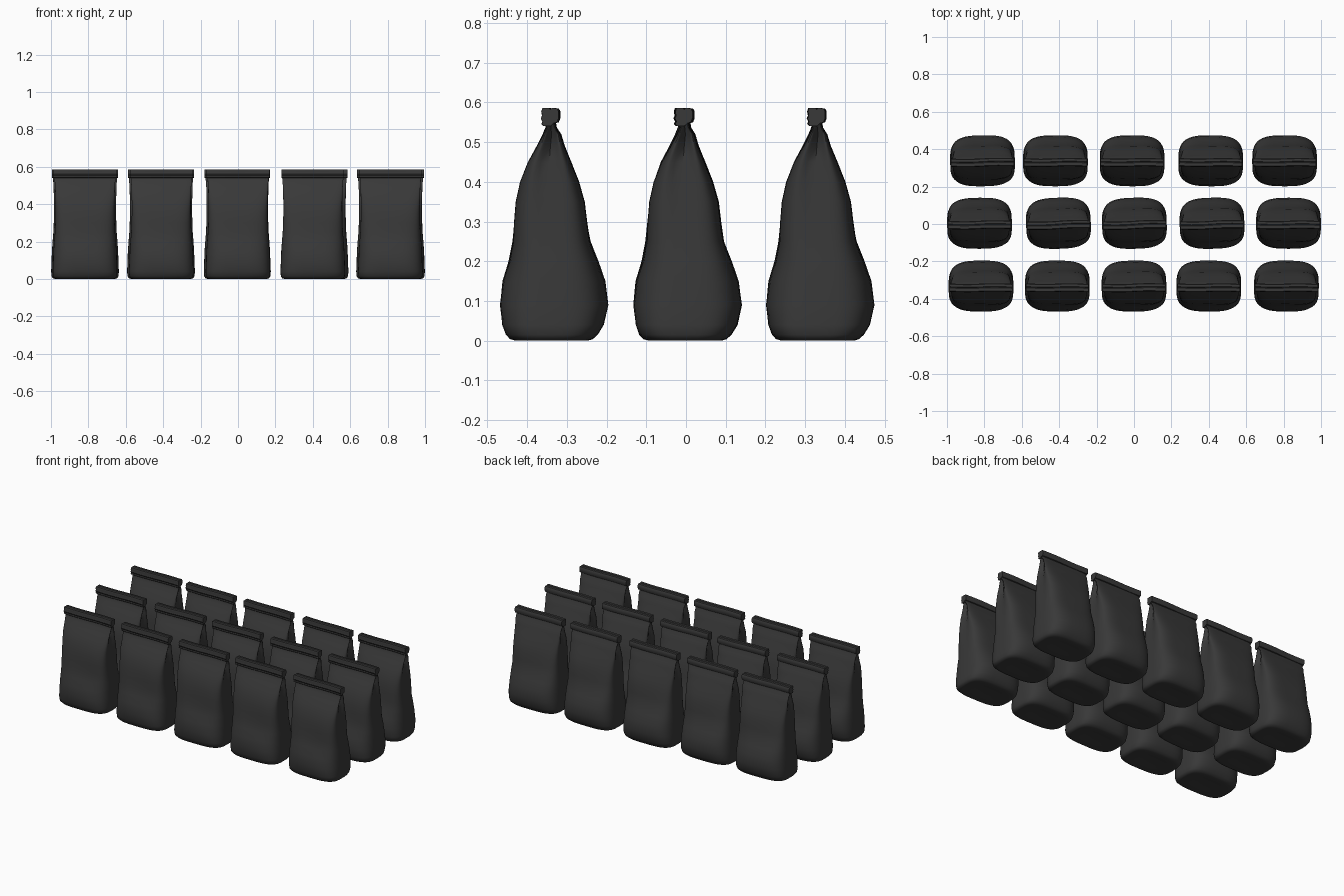
import bpy, bmesh, math, random

random.seed(4)
SEG = 56

# Bag body rings: z, front y, back y, half width, squareness, side gusset depth
RINGS = [
    (0.000, -0.095, 0.085, 0.150, 3.2, 0.000),
    (0.004, -0.110, 0.098, 0.164, 3.4, 0.000),
    (0.015, -0.120, 0.110, 0.171, 3.6, 0.000),
    (0.040, -0.128, 0.124, 0.173, 3.6, 0.000),
    (0.090, -0.133, 0.135, 0.171, 3.4, 0.000),
    (0.150, -0.127, 0.128, 0.169, 3.3, 0.000),
    (0.200, -0.113, 0.112, 0.167, 3.4, 0.002),
    (0.250, -0.105, 0.094, 0.164, 3.6, 0.004),
    (0.300, -0.101, 0.085, 0.163, 3.8, 0.006),
    (0.350, -0.095, 0.077, 0.163, 4.0, 0.009),
    (0.400, -0.083, 0.062, 0.164, 4.4, 0.014),
    (0.450, -0.064, 0.043, 0.166, 5.0, 0.022),
    (0.490, -0.042, 0.027, 0.167, 5.5, 0.030),
    (0.520, -0.027, 0.018, 0.168, 6.0, 0.030),
    (0.537, -0.020, 0.007, 0.168, 6.0, 0.015),
    (0.560, -0.018, 0.003, 0.168, 6.0, 0.000),
]

# Folded top strip, closed y-z outline with a crimped front
FOLD = [
    (-0.024, 0.541), (-0.029, 0.546), (-0.026, 0.552), (-0.030, 0.560),
    (-0.027, 0.567), (-0.029, 0.577), (-0.026, 0.586), (-0.010, 0.586),
    (-0.007, 0.582), (-0.003, 0.586), (0.010, 0.585), (0.014, 0.578),
    (0.014, 0.560), (0.010, 0.550), (0.002, 0.548), (-0.006, 0.541),
]


def spow(v, p):
    return math.copysign(abs(v) ** p, v)


def skin(bm, rings):
    for a, b in zip(rings, rings[1:]):
        n = len(a)
        for i in range(n):
            j = (i + 1) % n
            bm.faces.new((a[i], a[j], b[j], b[i]))


def make_mesh(name, bm, mat):
    bmesh.ops.recalc_face_normals(bm, faces=bm.faces)
    mesh = bpy.data.meshes.new(name)
    bm.to_mesh(mesh)
    bm.free()
    mesh.materials.append(mat)
    mesh.shade_smooth()
    mesh.set_sharp_from_angle(angle=math.radians(42))
    return mesh


def body_mesh(mat):
    bm = bmesh.new()
    rings = []
    for z, y0, y1, hw, n, dent in RINGS:
        mid, hd = (y0 + y1) / 2, (y1 - y0) / 2
        ring = []
        for k in range(SEG):
            t = 2 * math.pi * k / SEG
            u, v = spow(math.cos(t), 2 / n), spow(math.sin(t), 2 / n)
            # side gusset folds inward, soft creases on the panels
            x = u * (hw - dent * max(0, 1 - abs(v) * 1.3))
            soft = 0.0025 * math.sin(17 * z + 14 * x) * min(1, hd / 0.1)
            y = mid + v * (hd + soft * min(1, z * 20))
            ring.append(bm.verts.new((x, y, z)))
        rings.append(ring)
    skin(bm, rings)
    # bottom panel pushed slightly inward
    inner = [bm.verts.new((v.co.x * 0.6, v.co.y * 0.6, 0.006)) for v in rings[0]]
    skin(bm, [inner, rings[0]])
    bm.faces.new(inner)
    bm.faces.new(rings[-1])
    return make_mesh("bag_body", bm, mat)


def fold_mesh(mat):
    bm = bmesh.new()
    rings = []
    for i in range(13):
        x = -0.168 + 0.336 * i / 12
        wave = 0.002 * math.sin(22 * x)
        rings.append([bm.verts.new((x, y + wave, z)) for y, z in FOLD])
    skin(bm, rings)
    bm.faces.new(rings[0])
    bm.faces.new(rings[-1])
    return make_mesh("folded_top", bm, mat)


mat = bpy.data.materials.new("black_bag")
mat.diffuse_color = (0.04, 0.04, 0.04, 1)
body, fold = body_mesh(mat), fold_mesh(mat)

# Three rows of five bags
ROWS = {
    -0.333: (-0.818, -0.410, 0.0, 0.400, 0.815),
    0.003: (-0.826, -0.404, 0.002, 0.417, 0.826),
    0.337: (-0.810, -0.420, -0.010, 0.410, 0.805),
}
for r, (y, xs) in enumerate(ROWS.items()):
    for c, x in enumerate(xs):
        yaw = math.radians(random.uniform(-0.5, 2.0))
        for part in (body, fold):
            ob = bpy.data.objects.new(f"{part.name}_{r}_{c}", part)
            ob.location = (x, y, 0)
            ob.rotation_euler.z = yaw
            bpy.context.collection.objects.link(ob)
